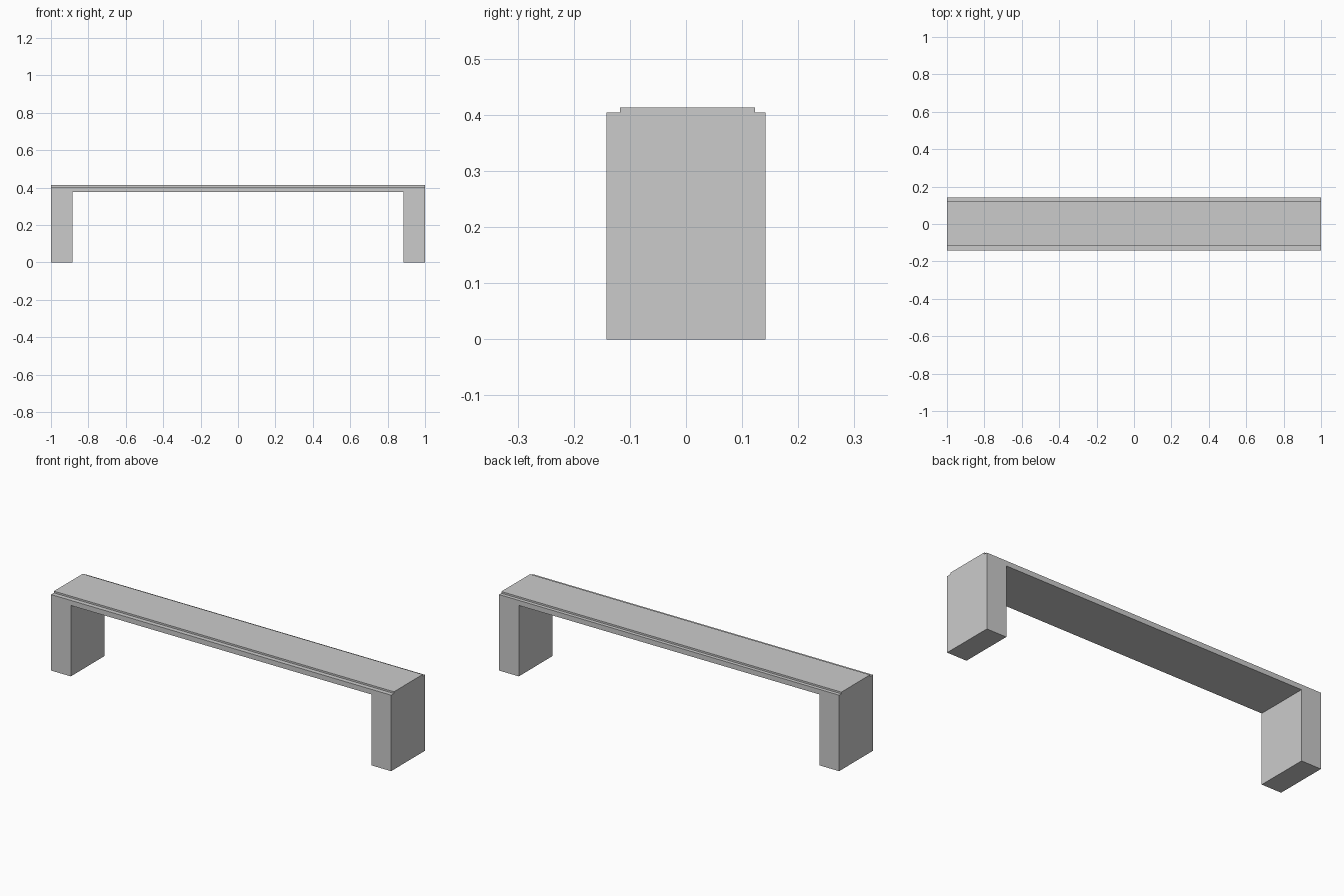
import bpy
import bmesh

if "Cube" in bpy.data.objects:
    bpy.data.objects.remove(bpy.data.objects["Cube"])


def extrude_profile(name, profile, y0, y1):
    """Extrude an x/z outline from y0 to y1."""
    bm = bmesh.new()
    face = bm.faces.new([bm.verts.new((x, y0, z)) for x, z in profile])
    ext = bmesh.ops.extrude_face_region(bm, geom=[face])
    verts = [v for v in ext["geom"] if isinstance(v, bmesh.types.BMVert)]
    bmesh.ops.translate(bm, verts=verts, vec=(0, y1 - y0, 0))
    bmesh.ops.recalc_face_normals(bm, faces=bm.faces)
    mesh = bpy.data.meshes.new(name)
    bm.to_mesh(mesh)
    bm.free()
    obj = bpy.data.objects.new(name, mesh)
    bpy.context.collection.objects.link(obj)
    return obj


LEG_IN, UNDER, LEDGE, TOP = 0.884, 0.377, 0.404, 0.413

# One-piece frame: two slab legs joined by the bench beam
half = [(LEG_IN, UNDER), (LEG_IN, 0), (1, 0), (1, LEDGE)]
outline = half + [(-x, z) for x, z in reversed(half)]
extrude_profile("bench_frame", outline, -0.142, 0.142)

# Thin full-length seat board, set in from the front and back edges
extrude_profile("seat_board", [(-1, LEDGE), (1, LEDGE), (1, TOP), (-1, TOP)], -0.118, 0.123)
